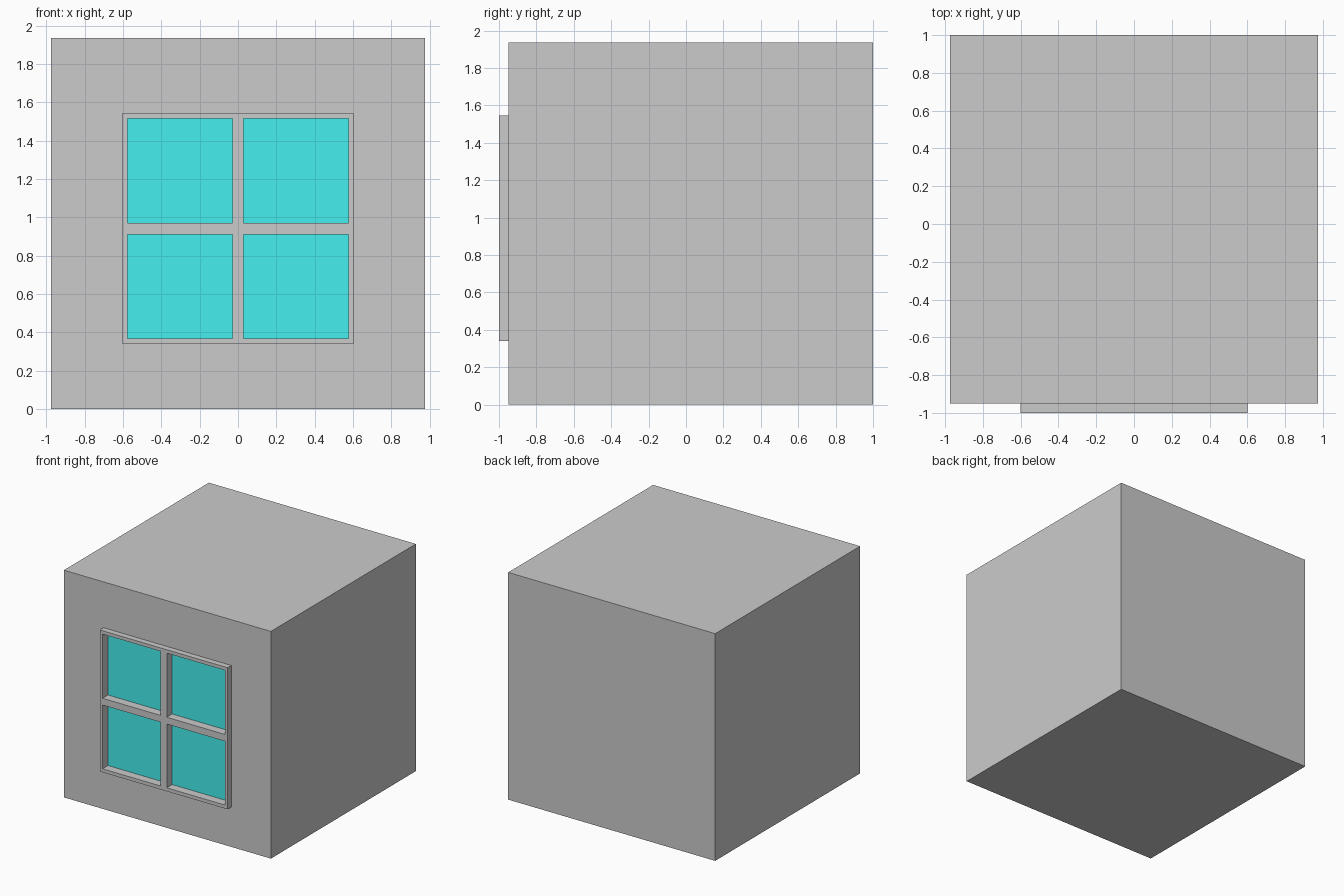
import bpy
import bmesh
from mathutils import Matrix, Vector

if "Cube" in bpy.data.objects:
    bpy.data.objects.remove(bpy.data.objects["Cube"])


def make_boxes(name, boxes):
    """One mesh object from a list of (min corner, max corner) boxes."""
    bm = bmesh.new()
    for lo, hi in boxes:
        lo, hi = Vector(lo), Vector(hi)
        m = Matrix.Translation((lo + hi) / 2) @ Matrix.Diagonal((*(hi - lo), 1))
        bmesh.ops.create_cube(bm, size=1, matrix=m)
    mesh = bpy.data.meshes.new(name)
    bm.to_mesh(mesh)
    bm.free()
    obj = bpy.data.objects.new(name, mesh)
    bpy.context.collection.objects.link(obj)
    return obj


def pane_boxes(y0, y1):
    """Four boxes filling the window openings between two depths."""
    xs = [(-0.576, -0.029), (0.029, 0.576)]
    zs = [(0.369, 0.912), (0.970, 1.516)]
    return [((x0, y0, z0), (x1, y1, z1)) for x0, x1 in xs for z0, z1 in zs]


WALL, FRONT, GLASS, POCKET = -0.95, -1.0, -0.927, -0.92

# Solid block and the raised window frame on its front
body = make_boxes("wall_block", [((-0.975, WALL, 0), (0.975, 1.0, 1.935))])
frame = make_boxes("window_frame", [((-0.602, FRONT, 0.339), (0.602, WALL, 1.545))])

# Four window openings cut through the frame and into the block
cutter = make_boxes("opening_cutter", pane_boxes(-1.1, POCKET))
cutter.hide_render = True
cutter.hide_viewport = True
cutter.display_type = 'WIRE'
for obj in (body, frame):
    mod = obj.modifiers.new("openings", 'BOOLEAN')
    mod.operation = 'DIFFERENCE'
    mod.solver = 'EXACT'
    mod.object = cutter

# Glass panes at the back of the openings
glass = bpy.data.materials.new("glass_cyan")
glass.diffuse_color = (0.06, 0.87, 0.86, 1)
glass.use_nodes = True
glass.node_tree.nodes["Principled BSDF"].inputs["Base Color"].default_value = glass.diffuse_color
panes = make_boxes("window_panes", pane_boxes(GLASS, POCKET))
panes.data.materials.append(glass)
